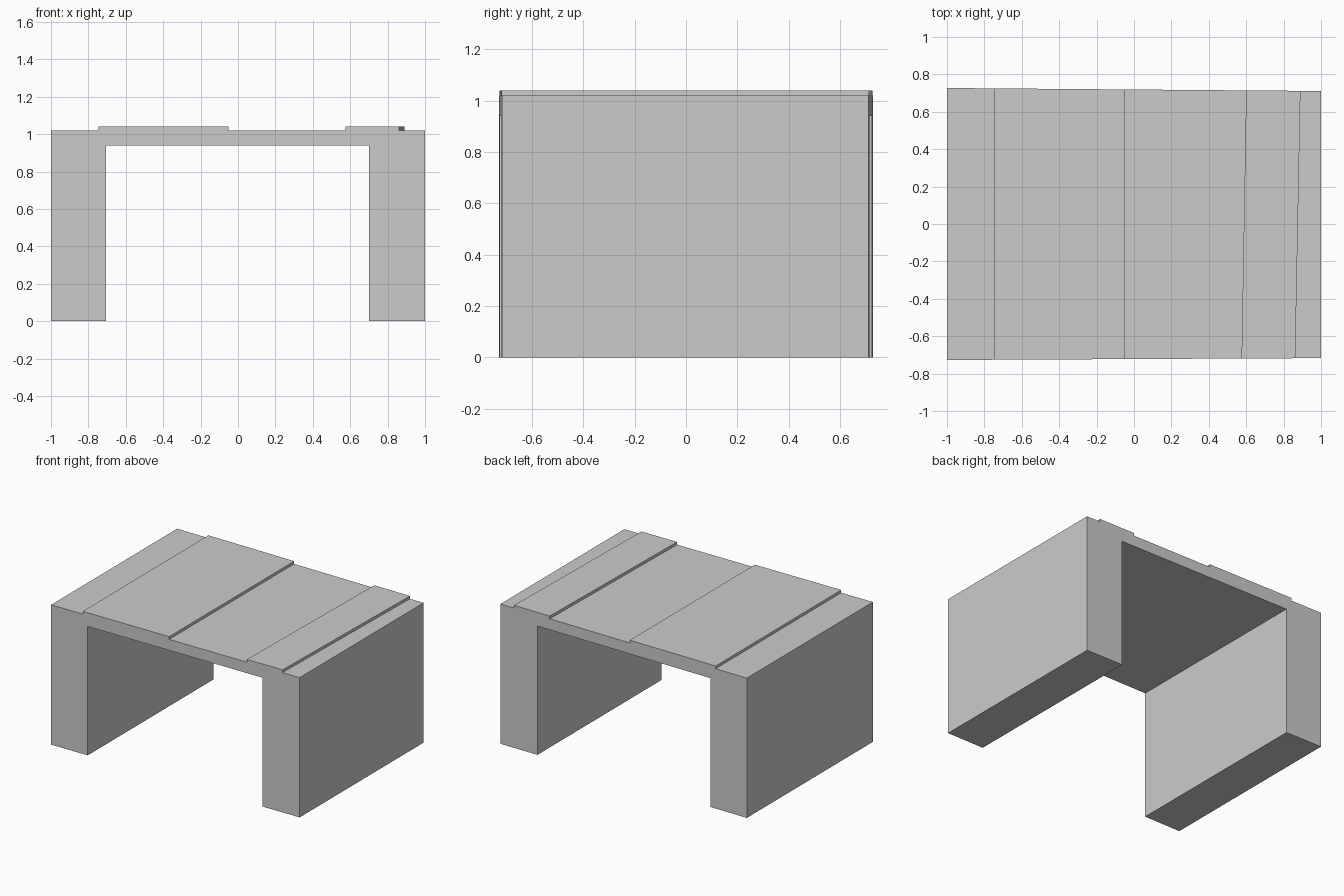
import bpy
import bmesh

if "Cube" in bpy.data.objects:
    bpy.data.objects.remove(bpy.data.objects["Cube"])

TOP, PANEL, UNDER = 1.02, 1.04, 0.94

# Outline of the bridge: (x at front, x at back, z)
profile = [
    (-1.0, -1.0, 0), (-0.705, -0.705, 0), (-0.705, -0.705, UNDER),
    (0.70, 0.70, UNDER), (0.70, 0.70, 0), (1.0, 1.0, 0), (1.0, 1.0, TOP),
    # narrow raised panel, slightly skewed
    (0.862, 0.89, TOP), (0.862, 0.89, PANEL),
    (0.575, 0.60, PANEL), (0.575, 0.60, TOP),
    # wide raised panel
    (-0.05, -0.05, TOP), (-0.05, -0.05, PANEL),
    (-0.745, -0.747, PANEL), (-0.745, -0.747, TOP),
    (-1.0, -1.0, TOP),
]


def end_y(x, left, right):
    """Ends taper in a straight line from the left side to the right side."""
    return left + (right - left) * (x + 1) / 2


# Loft the front outline to the back outline
bm = bmesh.new()
front = [bm.verts.new((xf, end_y(xf, -0.727, -0.717), z)) for xf, xb, z in profile]
back = [bm.verts.new((xb, end_y(xb, 0.727, 0.711), z)) for xf, xb, z in profile]
bm.faces.new(front)
bm.faces.new(back[::-1])
n = len(profile)
for i in range(n):
    j = (i + 1) % n
    bm.faces.new((front[j], front[i], back[i], back[j]))
bmesh.ops.recalc_face_normals(bm, faces=bm.faces)

mesh = bpy.data.meshes.new("bridge_table")
bm.to_mesh(mesh)
bm.free()
table = bpy.data.objects.new("bridge_table", mesh)
bpy.context.collection.objects.link(table)
